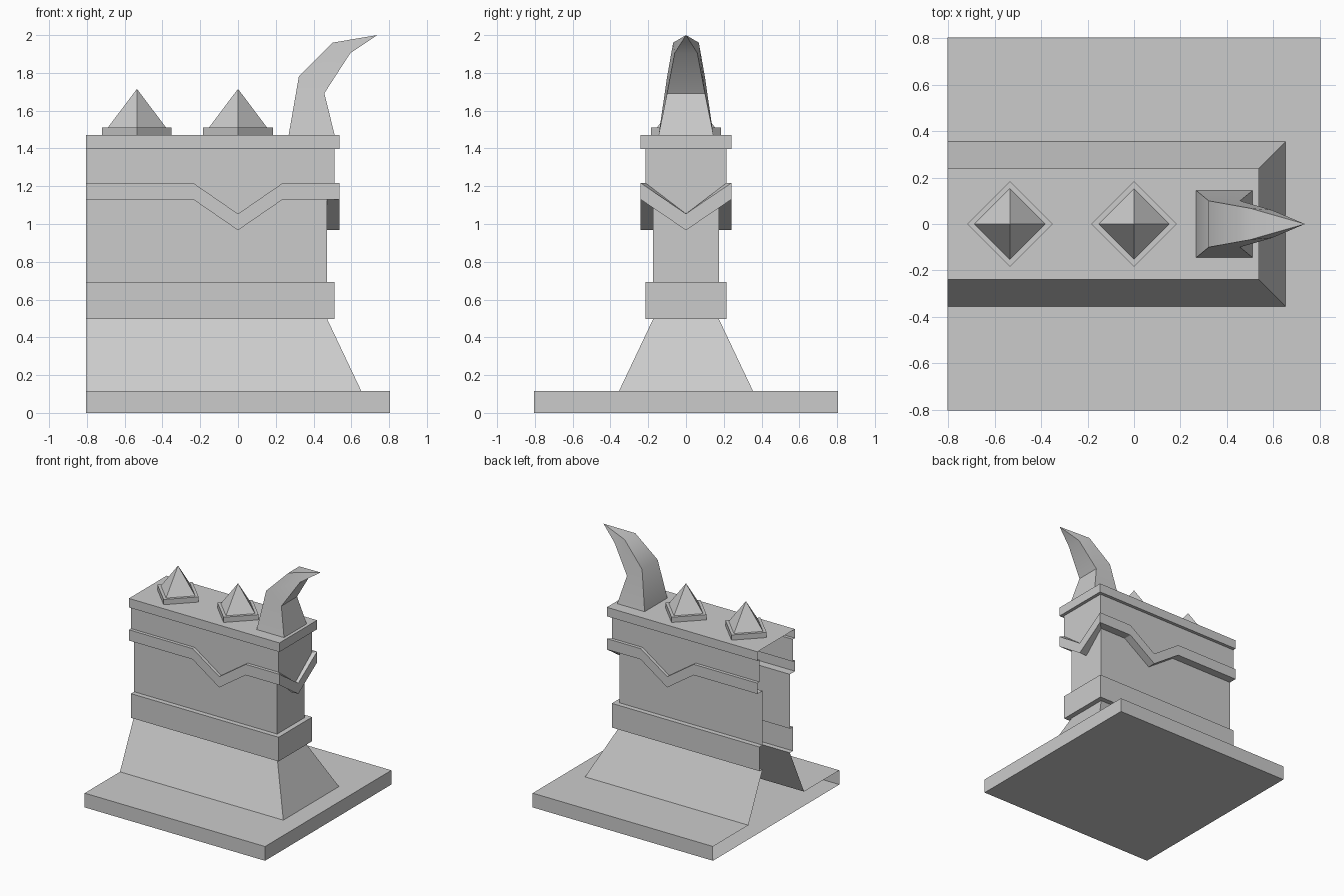
import bpy

if "Cube" in bpy.data.objects:
    bpy.data.objects.remove(bpy.data.objects["Cube"])

L = -0.805          # open left end of the wall


def make(name, verts, faces):
    me = bpy.data.meshes.new(name)
    me.from_pydata(verts, [], faces)
    me.update()
    ob = bpy.data.objects.new(name, me)
    bpy.context.collection.objects.link(ob)
    return ob


def loft(name, rings, closed=False, bottom=False, top=False):
    """Skin counter-clockwise rings from bottom to top."""
    n = len(rings[0])
    verts = [v for r in rings for v in r]
    faces = []
    for k in range(len(rings) - 1):
        for i in range(n if closed else n - 1):
            j = (i + 1) % n
            faces.append((k*n + i, k*n + j, (k+1)*n + j, (k+1)*n + i))
    if bottom:
        faces.append(tuple(reversed(range(n))))
    if top:
        faces.append(tuple(range(len(verts) - n, len(verts))))
    return make(name, verts, faces)


def u_ring(w, z, end=None):
    """Plain U-shaped outline around the front, right end and back."""
    e = w + 0.298 if end is None else end
    return [(L, -w, z), (e, -w, z), (e, w, z), (L, w, z)]


def chevron_ring(w, z):
    """U-shaped outline dipping in a V mid-side and mid-end."""
    e, d, s = w + 0.298, 0.163, 0.237
    side = [(L, -w, z), (-s, -w, z), (0, -w, z - d), (s, -w, z), (e, -w, z)]
    back = [(x, -y, h) for x, y, h in reversed(side)]
    return side + [(e, 0, z - d)] + back


# Ground slab, open on the left like the rest of the wall
loft("base_slab", [u_ring(0.805, 0, 0.805), u_ring(0.805, 0.115, 0.805),
                   u_ring(0.355, 0.115)], bottom=True)

# Sloped foot, lower band and recessed wall
loft("lower_wall", [u_ring(0.355, 0.115), u_ring(0.174, 0.497),
                    u_ring(0.214, 0.497), u_ring(0.214, 0.692),
                    u_ring(0.174, 0.692), u_ring(0.174, 1.13)])

# Zigzag trim
loft("chevron_trim", [chevron_ring(w, z) for w, z in
                      ((0.174, 1.13), (0.24, 1.13), (0.24, 1.217), (0.214, 1.217))])

# Upper wall, its bottom edge following the trim
upper = chevron_ring(0.214, 1.217)
loft("upper_wall", [upper, [(x, y, 1.397) for x, y, z in upper]])

# Top cap
loft("top_cap", [u_ring(0.214, 1.397), u_ring(0.24, 1.397), u_ring(0.24, 1.47)],
     top=True)


def diamond(cx, r, z):
    return [(cx - r, 0, z), (cx, -r, z), (cx + r, 0, z), (cx, r, z)]


# Studs: diamond plate with a pyramid
for i, cx in enumerate((-0.535, 0.0)):
    loft(f"stud_plate_{i}", [diamond(cx, 0.184, 1.47), diamond(cx, 0.184, 1.512)],
         closed=True, top=True)
    make(f"stud_spike_{i}", diamond(cx, 0.153, 1.512) + [(cx, 0, 1.715)],
         [(k, (k + 1) % 4, 4) for k in range(4)])

# Curved horn: outer x, outer z, inner x, inner z, outer and inner half widths
sections = [(0.268, 1.47, 0.512, 1.47, 0.145, 0.145),
            (0.322, 1.78, 0.457, 1.692, 0.10, 0.10),
            (0.50, 1.96, 0.595, 1.905, 0.068, 0.06)]
verts = []
for ox, oz, ix, iz, ow, iw in sections:
    verts += [(ox, -ow, oz), (ix, -iw, iz), (ix, iw, iz), (ox, ow, oz)]
verts.append((0.737, 0, 2.0))
faces = [(k*4 + i, k*4 + (i+1) % 4, k*4 + 4 + (i+1) % 4, k*4 + 4 + i)
         for k in range(2) for i in range(4)]
faces += [(8 + i, 8 + (i+1) % 4, 12) for i in range(4)]
horn = make("horn", verts, faces)
bpy.context.view_layer.objects.active = horn
horn.select_set(True)
bpy.ops.object.shade_smooth_by_angle(angle=0.7)
